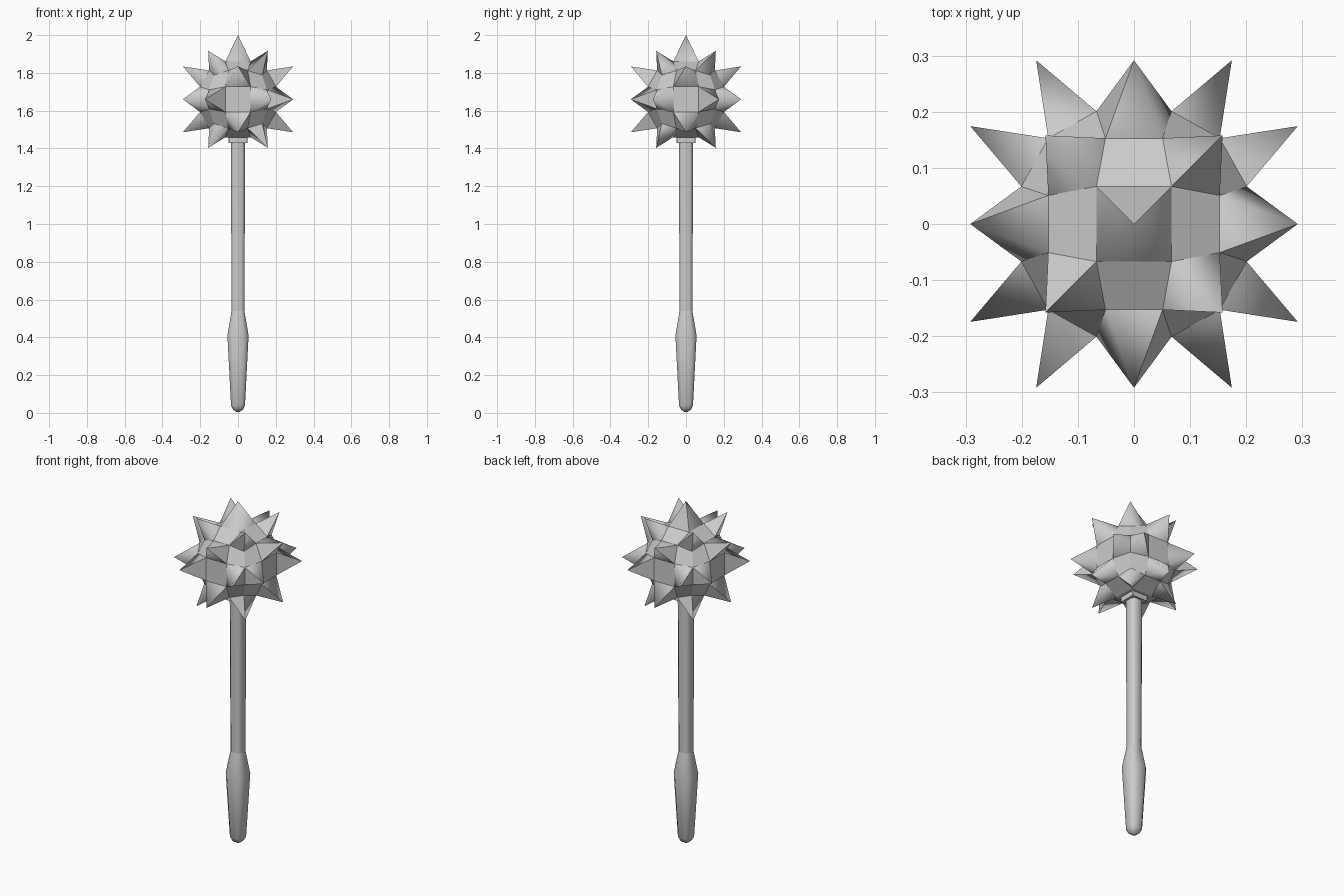
import bpy, bmesh
from mathutils import Vector

cube = bpy.data.objects.get("Cube")
if cube:
    bpy.data.objects.remove(cube, do_unlink=True)

GREY = (0.6, 0.6, 0.6, 1)
metal = bpy.data.materials.new("plain_grey")
metal.use_nodes = True
metal.diffuse_color = GREY
metal.node_tree.nodes["Principled BSDF"].inputs["Base Color"].default_value = GREY


def finish(name, bm):
    bmesh.ops.recalc_face_normals(bm, faces=bm.faces)
    mesh = bpy.data.meshes.new(name)
    bm.to_mesh(mesh)
    bm.free()
    mesh.materials.append(metal)
    obj = bpy.data.objects.new(name, mesh)
    bpy.context.collection.objects.link(obj)
    return obj


# Spiked head: a cube sphere, with selected cells raised into points
HEAD_Z, BALL, TIP = 1.66, 0.222, 0.34
bm = bmesh.new()
bmesh.ops.create_cube(bm, size=2)
bmesh.ops.subdivide_edges(bm, edges=bm.edges[:], cuts=2, use_grid_fill=True)


def is_spiked(face):
    c = face.calc_center_median()
    side_offset = sum(abs(v) > 0.5 for v in (c.x, c.y))
    if c.z > 0.99 or c.z < -0.99:
        return side_offset == 2 or (side_offset == 0 and c.z > 0)
    # Side walls: the four cells next to each flat middle cell
    return (side_offset == 2) != (abs(c.z) > 0.5)


cells = [f for f in bm.faces if is_spiked(f)]
for v in bm.verts:
    v.co = v.co.normalized() * BALL
for e in bm.edges:
    e.smooth = False
poked = bmesh.ops.poke(bm, faces=cells)
for v in poked["verts"]:
    axis = v.co.normalized()
    v.co = axis * TIP
    # One hard facet on each spike, the other three blend together
    if axis.z > 0.95:
        aim = Vector((0, 1, 0))
    elif abs(axis.y) > abs(axis.x):
        aim = Vector((-axis.y, 0, 0))
    else:
        aim = Vector((0, -axis.x, 0))
    hard = max(v.link_faces, key=lambda f: f.calc_center_median().dot(aim))
    for f in v.link_faces:
        f.smooth = True
    for e in v.link_edges:
        e.smooth = e not in hard.edges[:]
bmesh.ops.translate(bm, verts=bm.verts, vec=(0, 0, HEAD_Z))
finish("spiked_head", bm)


# Handle parts: rounded-square rings stacked along z
def stack(name, rings, corner):
    bm = bmesh.new()
    loops = []
    for w, z in rings:
        a = w * corner
        outline = [(w, -a), (w, a), (a, w), (-a, w), (-w, a), (-w, -a), (-a, -w), (a, -w)]
        loops.append([bm.verts.new((x, y, z)) for x, y in outline])
    for low, high in zip(loops, loops[1:]):
        for i in range(8):
            j = (i + 1) % 8
            bm.faces.new((low[i], low[j], high[j], high[i])).smooth = True
    bm.faces.new(loops[0])
    bm.faces.new(loops[-1])
    for cap in bm.faces[-2:]:
        for e in cap.edges:
            e.smooth = False
    return finish(name, bm)


stack("shaft", [(0.034, 0.53), (0.038, 1.5)], 0.6)
stack("grip", [(0.008, 0.005), (0.026, 0.017), (0.037, 0.04), (0.056, 0.41), (0.034, 0.54)], 0.6)
collar = stack("collar", [(0.05, 1.43), (0.05, 1.48)], 0.95)
for poly in collar.data.polygons:
    poly.use_smooth = False
